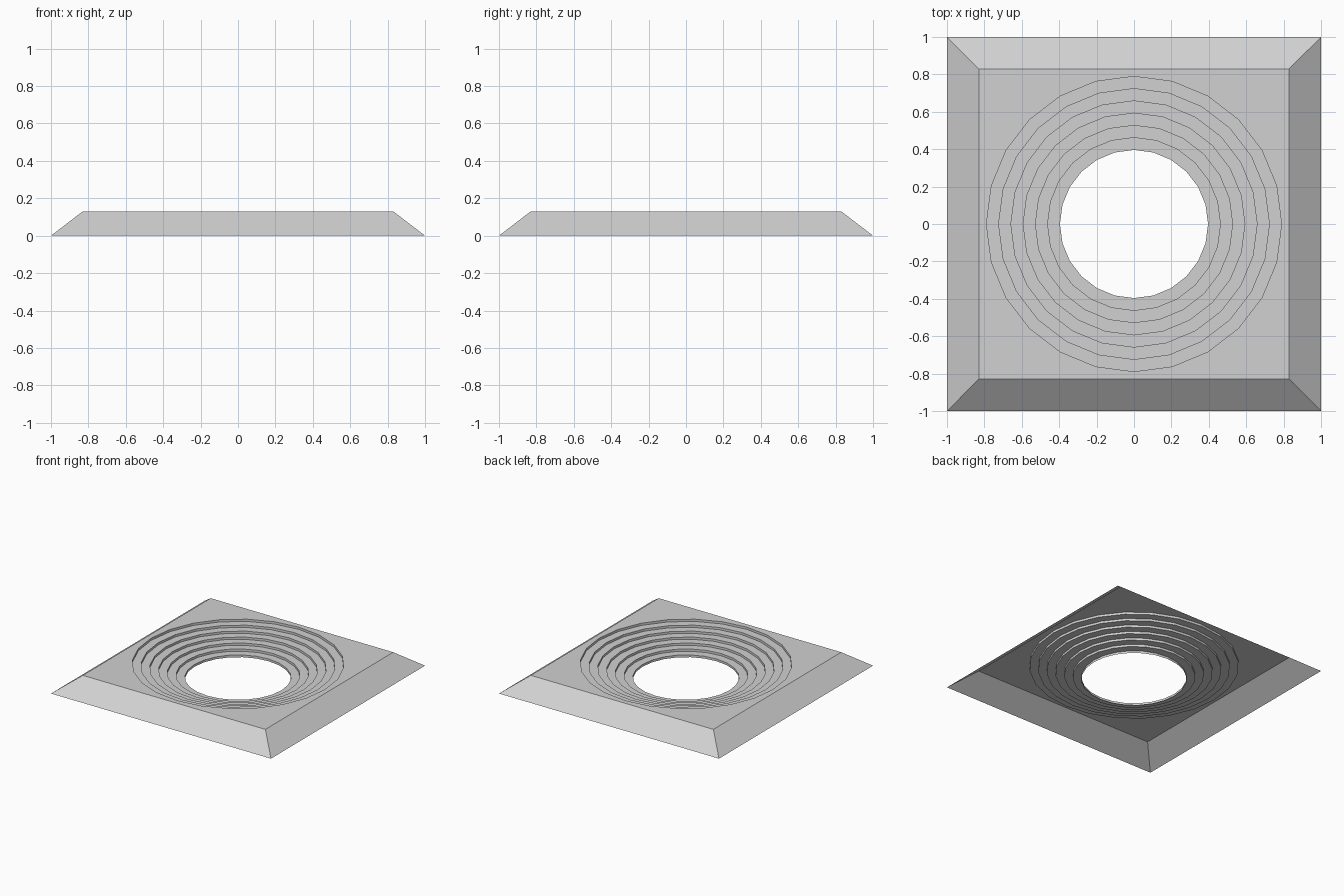
import bpy, bmesh
from math import sin, cos, pi

HEIGHT = 0.13      # top plate level
INNER = 0.83       # half width of the flat top
SIDES = 24
STEPS = 7
R_OUT, R_IN = 0.789, 0.396

cube = bpy.data.objects.get("Cube")
if cube:
    bpy.data.objects.remove(cube)

grey = bpy.data.materials.new("light_grey")
grey.use_nodes = True
colour = (0.64, 0.64, 0.64, 1)
grey.diffuse_color = colour
grey.node_tree.nodes["Principled BSDF"].inputs["Base Color"].default_value = colour


def square(bm, half, z):
    return [bm.verts.new((x * half, y * half, z))
            for x, y in ((-1, -1), (1, -1), (1, 1), (-1, 1))]


def ring(bm, radius, z):
    return [bm.verts.new((radius * cos(2 * pi * i / SIDES),
                          radius * sin(2 * pi * i / SIDES), z))
            for i in range(SIDES)]


def loop_edges(bm, verts):
    return [bm.edges.new((a, b)) for a, b in zip(verts, verts[1:] + verts[:1])]


def skin(bm, outer, inner):
    """Quads between two counter-clockwise loops, facing up or inward."""
    n = len(outer)
    for i in range(n):
        j = (i + 1) % n
        bm.faces.new((outer[i], outer[j], inner[j], inner[i]))


def finish(bm, name):
    mesh = bpy.data.meshes.new(name)
    bm.to_mesh(mesh)
    bm.free()
    mesh.materials.append(grey)
    obj = bpy.data.objects.new(name, mesh)
    bpy.context.collection.objects.link(obj)


# Four sloping sides, open underneath
bm = bmesh.new()
skin(bm, square(bm, 1, 0), square(bm, INNER, HEIGHT))
finish(bm, "sloped_sides")

# Flat top with a round opening
bm = bmesh.new()
edges = loop_edges(bm, square(bm, INNER, HEIGHT)) + loop_edges(bm, ring(bm, R_OUT, HEIGHT))
bmesh.ops.triangle_fill(bm, edges=edges, use_beauty=True, normal=(0, 0, 1))
for face in bm.faces:
    face.normal_update()
    if face.normal.z < 0:
        face.normal_flip()
bmesh.ops.dissolve_limit(bm, angle_limit=0.01, verts=[], edges=bm.edges[:])
finish(bm, "top_plate")

# Concentric steps going down to the central hole
bm = bmesh.new()
rise = HEIGHT / STEPS
tread = (R_OUT - R_IN) / (STEPS - 1)
previous = None
for s in range(STEPS):
    radius = R_OUT - s * tread
    upper = ring(bm, radius, HEIGHT - s * rise)
    lower = ring(bm, radius, HEIGHT - (s + 1) * rise)
    if previous:
        skin(bm, previous, upper)
    skin(bm, upper, lower)
    previous = lower
finish(bm, "stepped_well")
